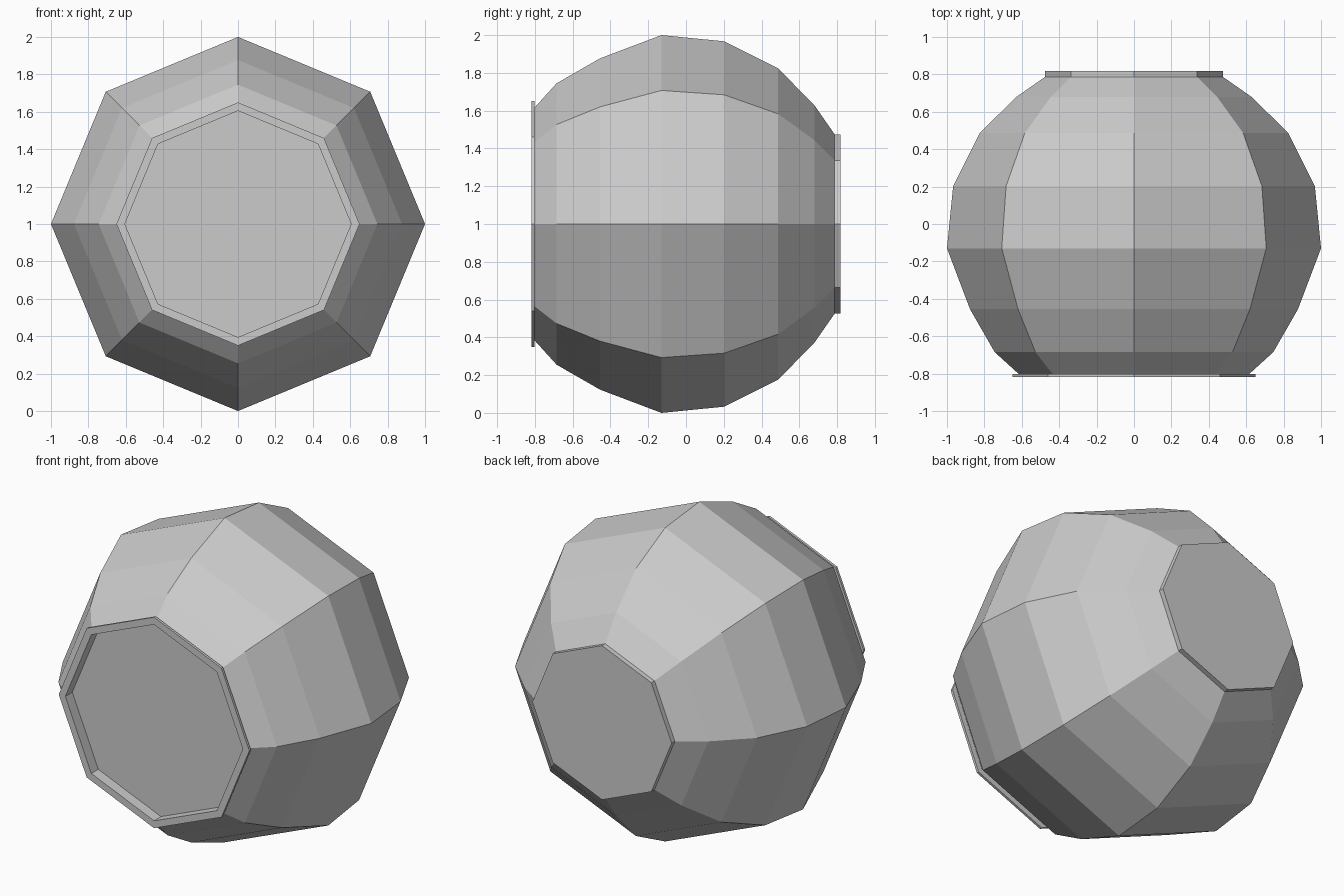
import bpy, bmesh
from math import sin, cos, pi

if "Cube" in bpy.data.objects:
    bpy.data.objects.remove(bpy.data.objects["Cube"])

SIDES = 8


def lathe(name, profile, closed=False):
    """Revolve (y, radius) points round the y axis as a flat-sided octagon."""
    bm = bmesh.new()
    rings = [[bm.verts.new((r * cos(2 * pi * i / SIDES), y, 1 + r * sin(2 * pi * i / SIDES)))
              for i in range(SIDES)] for y, r in profile]
    pairs = list(zip(rings, rings[1:]))
    if closed:
        pairs.append((rings[-1], rings[0]))
    else:
        bm.faces.new(rings[0])
        bm.faces.new(rings[-1])
    for a, b in pairs:
        for i in range(SIDES):
            j = (i + 1) % SIDES
            bm.faces.new((a[i], a[j], b[j], b[i]))
    bmesh.ops.recalc_face_normals(bm, faces=bm.faces)
    mesh = bpy.data.meshes.new(name)
    bm.to_mesh(mesh)
    bm.free()
    obj = bpy.data.objects.new(name, mesh)
    bpy.context.collection.objects.link(obj)
    return obj


# Rounded housing, starting at the floor of the front recess
lathe("housing", [(-0.75, 0.605), (-0.803, 0.605), (-0.803, 0.615), (-0.685, 0.745),
                  (-0.455, 0.877), (-0.13, 1.0), (0.203, 0.967), (0.487, 0.825),
                  (0.68, 0.628), (0.787, 0.475)])

# Thin rim around the front opening
lathe("front_rim", [(-0.818, 0.605), (-0.818, 0.65), (-0.803, 0.65), (-0.803, 0.605)], closed=True)

# Flat cap on the back
lathe("back_cap", [(0.785, 0.475), (0.818, 0.475)])
